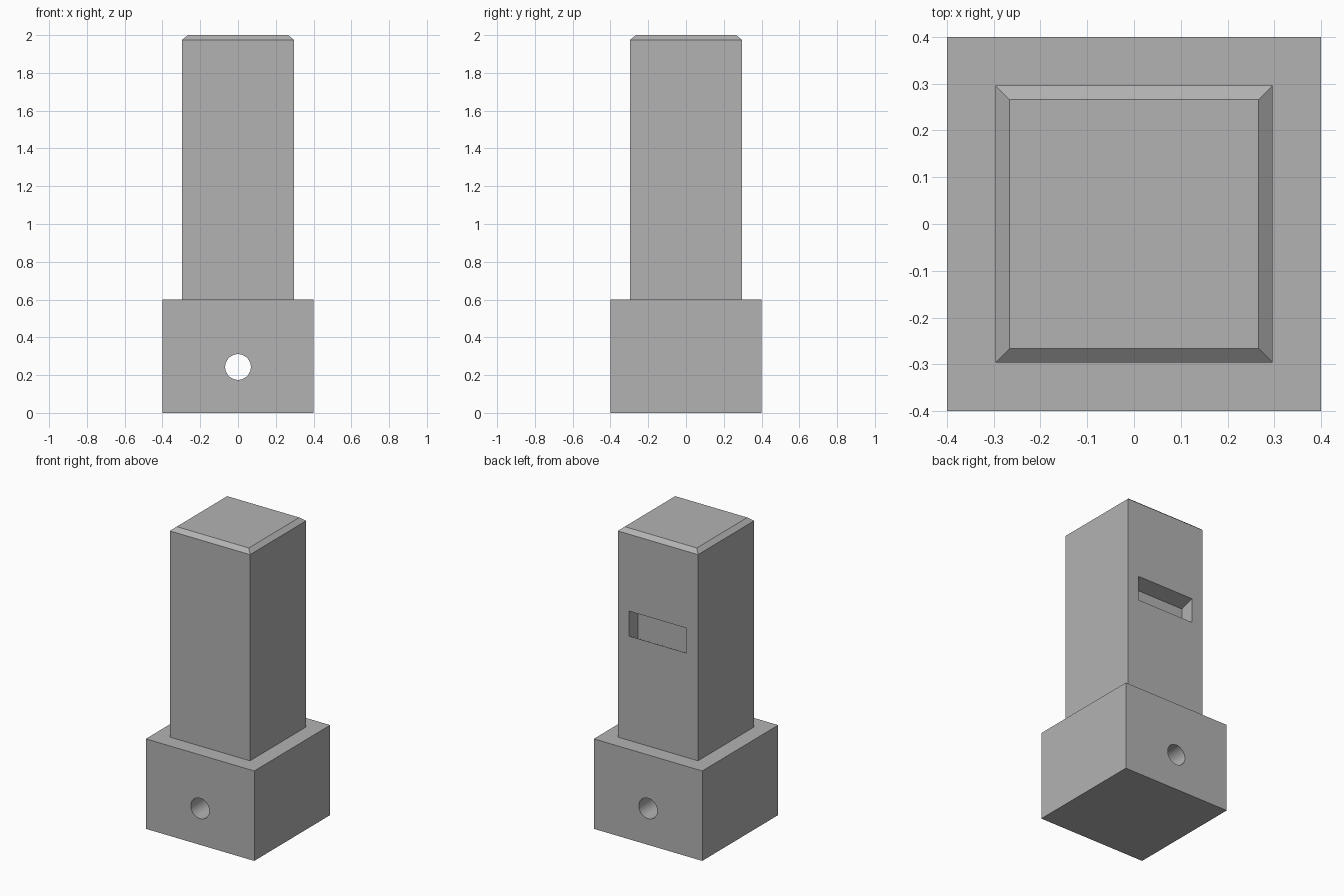
import bpy, bmesh, math

if "Cube" in bpy.data.objects:
    bpy.data.objects.remove(bpy.data.objects["Cube"])

mat = bpy.data.materials.new("plain_grey")
mat.diffuse_color = (0.45, 0.45, 0.45, 1)
mat.use_nodes = True
mat.node_tree.nodes["Principled BSDF"].inputs["Base Color"].default_value = mat.diffuse_color


def finish(name, bm):
    bmesh.ops.recalc_face_normals(bm, faces=bm.faces)
    me = bpy.data.meshes.new(name)
    bm.to_mesh(me)
    bm.free()
    me.materials.append(mat)
    ob = bpy.data.objects.new(name, me)
    bpy.context.collection.objects.link(ob)
    return ob


def square_stack(name, levels):
    """Solid made of square sections, given as (half width, height)."""
    bm = bmesh.new()
    rings = [[bm.verts.new((sx * h, sy * h, z)) for sx, sy in
              ((-1, -1), (1, -1), (1, 1), (-1, 1))] for h, z in levels]
    for a, b in zip(rings, rings[1:]):
        for i in range(4):
            j = (i + 1) % 4
            bm.faces.new((a[i], a[j], b[j], b[i]))
    bm.faces.new(rings[0])
    bm.faces.new(rings[-1])
    return finish(name, bm)


def cut(target, cutter):
    mod = target.modifiers.new("cut", 'BOOLEAN')
    mod.operation = 'DIFFERENCE'
    mod.solver = 'EXACT'
    mod.object = cutter
    cutter.hide_render = True
    cutter.hide_set(True)


# One solid: wide base block, narrower shaft and chamfered top
post = square_stack("post", [(0.4, 0), (0.4, 0.6), (0.296, 0.6),
                             (0.296, 1.975), (0.266, 2.0)])

# Round pin hole through the base, front to back
bm = bmesh.new()
bmesh.ops.create_cone(bm, cap_ends=True, segments=48, radius1=0.068,
                      radius2=0.068, depth=1.2)
for v in bm.verts:
    x, y, z = v.co
    v.co = (x, z, 0.243 + y)
for f in bm.faces:
    f.smooth = len(f.verts) == 4
hole = finish("pin_hole_cutter", bm)
cut(post, hole)

# Catch slot in the back of the shaft, sloping down inward
bm = bmesh.new()
y0, y1, slope_top, slope_low = 0.296, 0.201, 0.32, 0.56
out = 0.05
profile = [(y0 + out, 1.462 + out * slope_top), (y1, 1.462 - (y0 - y1) * slope_top),
           (y1, 1.296 - (y0 - y1) * slope_low), (y0 + out, 1.296 + out * slope_low)]
sides = [[bm.verts.new((x, y, z)) for y, z in profile] for x in (-0.212, 0.212)]
for s in sides:
    bm.faces.new(s)
for i in range(4):
    j = (i + 1) % 4
    bm.faces.new((sides[0][i], sides[0][j], sides[1][j], sides[1][i]))
slot = finish("slot_cutter", bm)
cut(post, slot)
